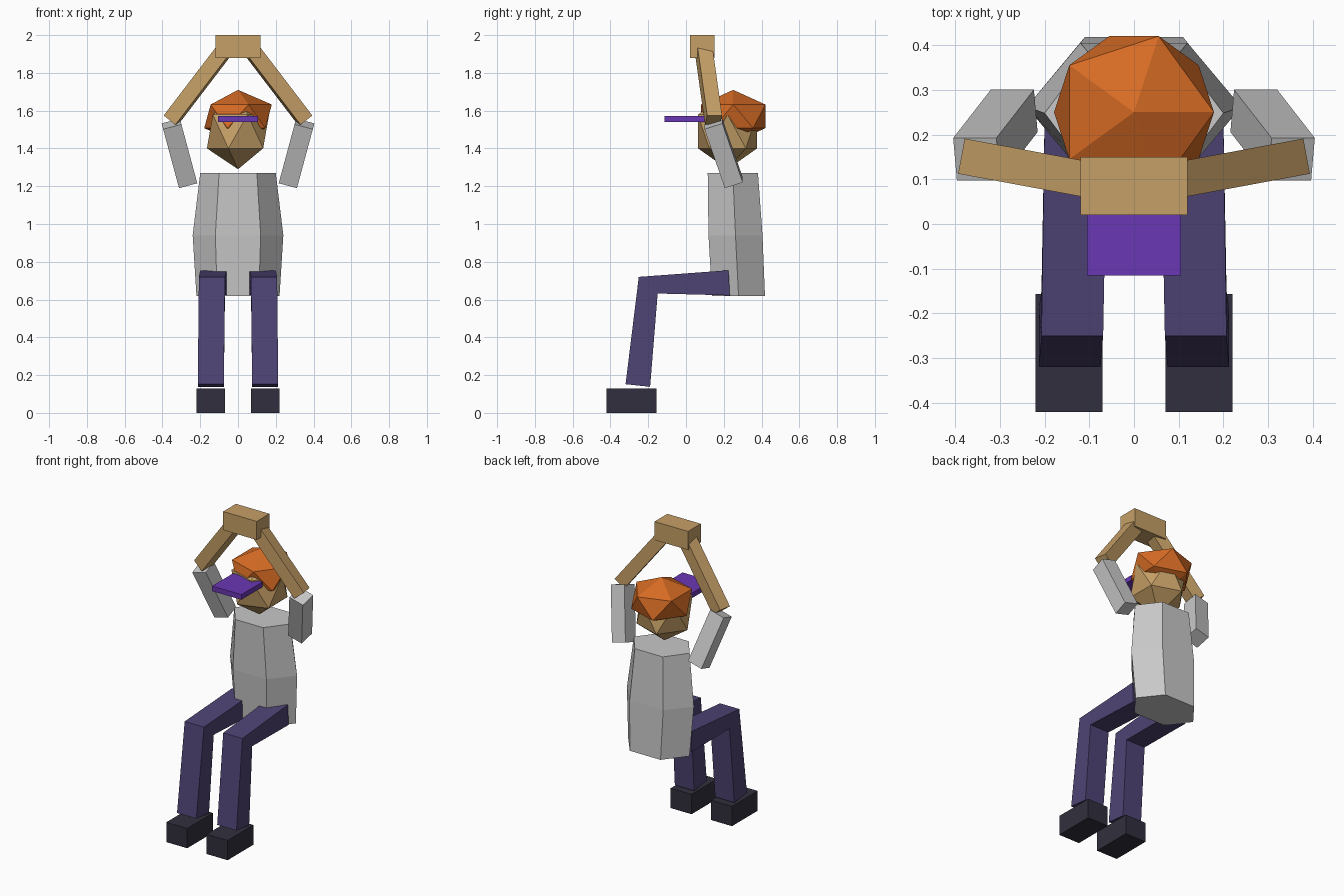
import bpy, bmesh, math
from mathutils import Vector

cube = bpy.data.objects.get("Cube")
if cube:
    bpy.data.objects.remove(cube, do_unlink=True)


def material(name, hexcode):
    rgb = [int(hexcode[i:i + 2], 16) / 255 for i in (0, 2, 4)]
    lin = [c / 12.92 if c < 0.04 else ((c + 0.055) / 1.055) ** 2.4 for c in rgb]
    mat = bpy.data.materials.new(name)
    mat.use_nodes = True
    mat.diffuse_color = (*lin, 1)
    mat.node_tree.nodes["Principled BSDF"].inputs["Base Color"].default_value = (*lin, 1)
    return mat


SKIN = material("skin", "c6a067")
HAIR = material("orange hair", "d66b24")
SHIRT = material("light grey shirt", "c8c8c8")
TROUSERS = material("indigo trousers", "4f4475")
SHOES = material("dark shoes", "302f3d")
VISOR = material("purple visor", "6a37b4")


def finish(name, bm, mat):
    bmesh.ops.recalc_face_normals(bm, faces=bm.faces)
    mesh = bpy.data.meshes.new(name)
    bm.to_mesh(mesh)
    bm.free()
    mesh.materials.append(mat)
    obj = bpy.data.objects.new(name, mesh)
    bpy.context.collection.objects.link(obj)
    return obj


def loft(name, rings, mat):
    """Skin closed rings of equal length and cap both ends."""
    bm = bmesh.new()
    loops = [[bm.verts.new(p) for p in ring] for ring in rings]
    for a, b in zip(loops, loops[1:]):
        for i in range(len(a)):
            j = (i + 1) % len(a)
            bm.faces.new((a[i], a[j], b[j], b[i]))
    bm.faces.new(loops[0])
    bm.faces.new(loops[-1])
    return finish(name, bm, mat)


def box(name, low, high, mat):
    (x0, y0, z0), (x1, y1, z1) = low, high
    rings = [[(x0, y0, z), (x1, y0, z), (x1, y1, z), (x0, y1, z)] for z in (z0, z1)]
    return loft(name, rings, mat)


def beam(name, start, end, width, up, mat):
    """Square bar between two points, rolled so one side is square to up."""
    start, end = Vector(start), Vector(end)
    axis = (end - start).normalized()
    u = axis.cross(Vector(up)).normalized()
    v = axis.cross(u)
    h = width / 2
    rings = [[p + u * h * a + v * h * b for a, b in ((-1, -1), (1, -1), (1, 1), (-1, 1))]
             for p in (start, end)]
    return loft(name, rings, mat)


def ball(name, centre, size, mat):
    """Twenty-sided ball stretched to size."""
    bm = bmesh.new()
    bmesh.ops.create_icosphere(bm, subdivisions=1, radius=1)
    bmesh.ops.scale(bm, vec=size, verts=bm.verts)
    bmesh.ops.translate(bm, vec=centre, verts=bm.verts)
    return finish(name, bm, mat)


# Torso: six-sided, widest at the middle
torso = []
for z, y, rx, ry in ((0.62, 0.278, 0.22, 0.14), (0.94, 0.262, 0.24, 0.143), (1.27, 0.248, 0.2, 0.133)):
    angles = [math.radians(60 * i) for i in range(6)]
    k = ry / math.sin(math.radians(60))
    torso.append([(rx * math.cos(a), y + k * math.sin(a), z) for a in angles])
loft("torso", torso, SHIRT)

# Head, hair and visor
ball("head", (0, 0.22, 1.49), (0.184, 0.184, 0.2), SKIN)
ball("hair", (0, 0.25, 1.57), (0.2, 0.2, 0.14), HAIR)
box("visor", (-0.105, -0.115, 1.54), (0.105, 0.1, 1.573), VISOR)

# Joined hands above the head
box("hands", (-0.12, 0.02, 1.88), (0.12, 0.15, 2.0), SKIN)

# Limbs on both sides
for s, side in ((1, "left"), (-1, "right")):
    beam(side + "_upper_arm", (s * 0.268, 0.253, 1.218), (s * 0.352, 0.145, 1.53),
         0.1, (0, 1, 0), SHIRT)
    beam(side + "_forearm", (s * 0.355, 0.146, 1.55), (s * 0.08, 0.095, 1.91),
         0.08, (0, 0, 1), SKIN)
    # Leg sections at hip, knee and ankle: inner x, outer x, upper/front and lower/back edges
    leg = []
    for xi, xo, (ya, za), (yb, zb) in (
            (0.06, 0.2, (0.225, 0.755), (0.232, 0.622)),
            (0.069, 0.207, (-0.25, 0.72), (-0.15, 0.632)),
            (0.075, 0.213, (-0.32, 0.152), (-0.19, 0.138))):
        leg.append([(s * xi, ya, za), (s * xo, ya, za), (s * xo, yb, zb), (s * xi, yb, zb)])
    loft(side + "_leg", leg, TROUSERS)
    x0, x1 = sorted((s * 0.07, s * 0.22))
    box(side + "_shoe", (x0, -0.42, 0), (x1, -0.157, 0.128), SHOES)
